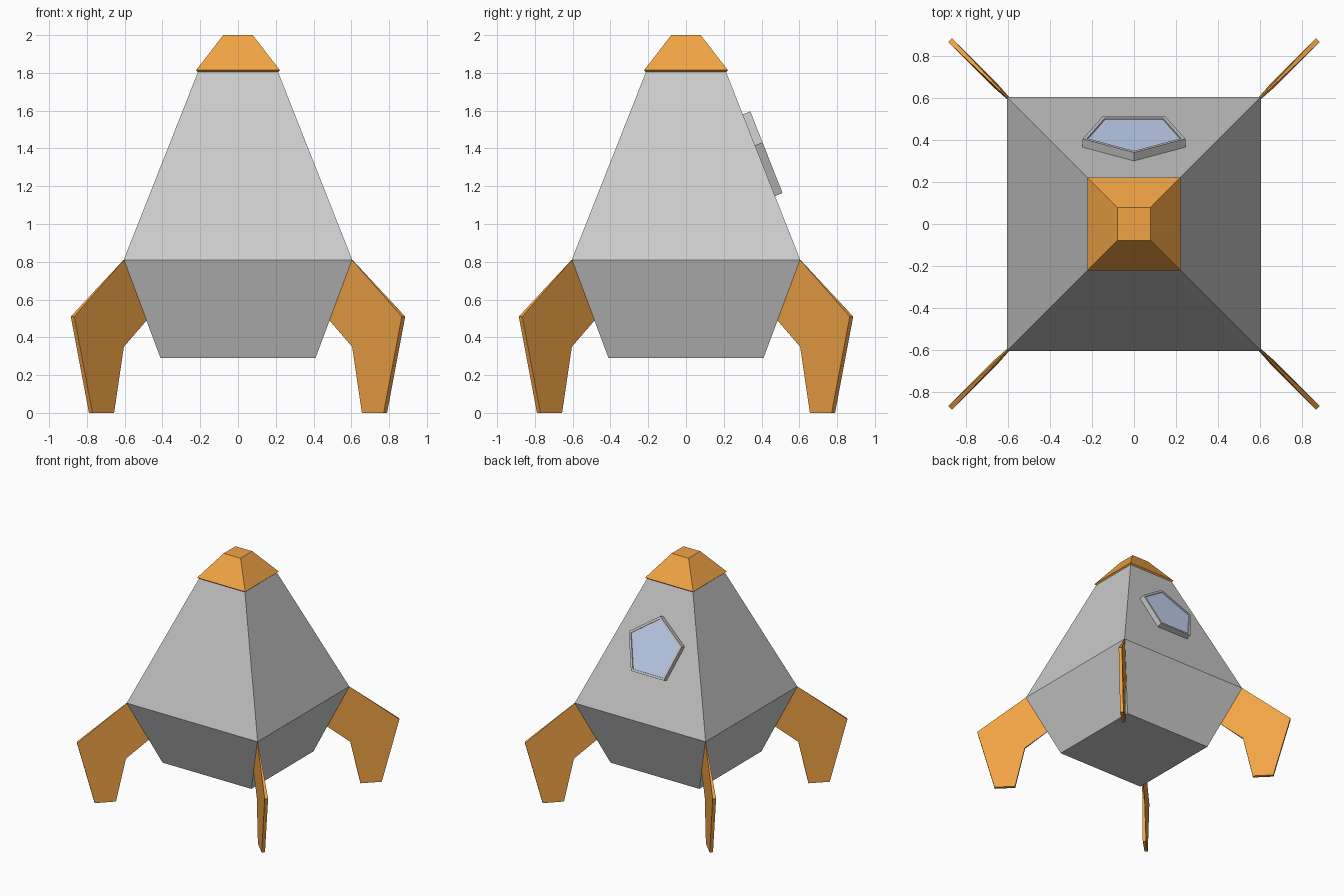
import bpy
import bmesh
from math import sin, cos, pi, radians
from mathutils import Matrix, Vector

if "Cube" in bpy.data.objects:
    bpy.data.objects.remove(bpy.data.objects["Cube"])


def material(name, rgb):
    m = bpy.data.materials.new(name)
    m.diffuse_color = (*rgb, 1)
    m.use_nodes = True
    m.node_tree.nodes["Principled BSDF"].inputs["Base Color"].default_value = m.diffuse_color
    return m


ORANGE = material("orange", (0.89, 0.37, 0.06))
BLUE = material("blue_glass", (0.57, 0.67, 0.91))
DARK = material("dark_grey", (0.55, 0.55, 0.55))


def loft(name, rings, mat=None, matrix=Matrix(), cap_start=True):
    """Skin a stack of equal-sized point loops into one solid."""
    bm = bmesh.new()
    loops = [[bm.verts.new(matrix @ Vector(p)) for p in ring] for ring in rings]
    for a, b in zip(loops, loops[1:]):
        for i in range(len(a)):
            j = (i + 1) % len(a)
            bm.faces.new((a[i], a[j], b[j], b[i]))
    if cap_start:
        bm.faces.new(loops[0][::-1])
    bm.faces.new(loops[-1])
    bmesh.ops.recalc_face_normals(bm, faces=bm.faces)
    mesh = bpy.data.meshes.new(name)
    bm.to_mesh(mesh)
    bm.free()
    if mat:
        mesh.materials.append(mat)
    obj = bpy.data.objects.new(name, mesh)
    bpy.context.collection.objects.link(obj)
    return obj


def square(half, z):
    return [(-half, -half, z), (half, -half, z), (half, half, z), (-half, half, z)]


def pentagon(r, z):
    return [(r * sin(2 * pi * i / 5), r * cos(2 * pi * i / 5), z) for i in range(5)]


# Hull, darker base and nose cap
loft("hull", [square(0.485, 0.49), square(0.605, 0.81), square(0.212, 1.805)])
loft("engine_base", [square(0.41, 0.29), square(0.485, 0.49)], DARK)
loft("nose_cap", [square(0.21, 1.803), square(0.222, 1.814), square(0.078, 2.0)], ORANGE)

# Four diagonal fins: (offset along each axis, height, half thickness)
FIN = [(0.605, 0.81, 0.002), (0.876, 0.51, 0.013), (0.78, 0.0, 0.013),
       (0.665, 0.0, 0.013), (0.61, 0.35, 0.008), (0.485, 0.49, 0.002)]
for i, name in enumerate(("back_right", "back_left", "front_left", "front_right")):
    turn = Matrix.Rotation(radians(45 + 90 * i), 4, 'Z')
    sides = [[(d * 2 ** 0.5, s * t, z) for d, z, t in FIN] for s in (-1, 1)]
    loft("fin_" + name, sides, ORANGE, turn)

# Pentagonal window lying on the sloping back face
normal = Vector((0, 0.930, 0.367)).normalized()
up = Vector((0, -normal.z, normal.y))
right = up.cross(normal)
place = Matrix((right, up, normal)).transposed().to_4x4()
place.translation = (0, 0.394, 1.341)
loft("window_frame", [pentagon(0.257, -0.005), pentagon(0.257, 0.044),
                      pentagon(0.235, 0.044), pentagon(0.235, 0.03)], DARK, place)
loft("window_glass", [pentagon(0.235, 0.025), pentagon(0.235, 0.036)], BLUE, place)
